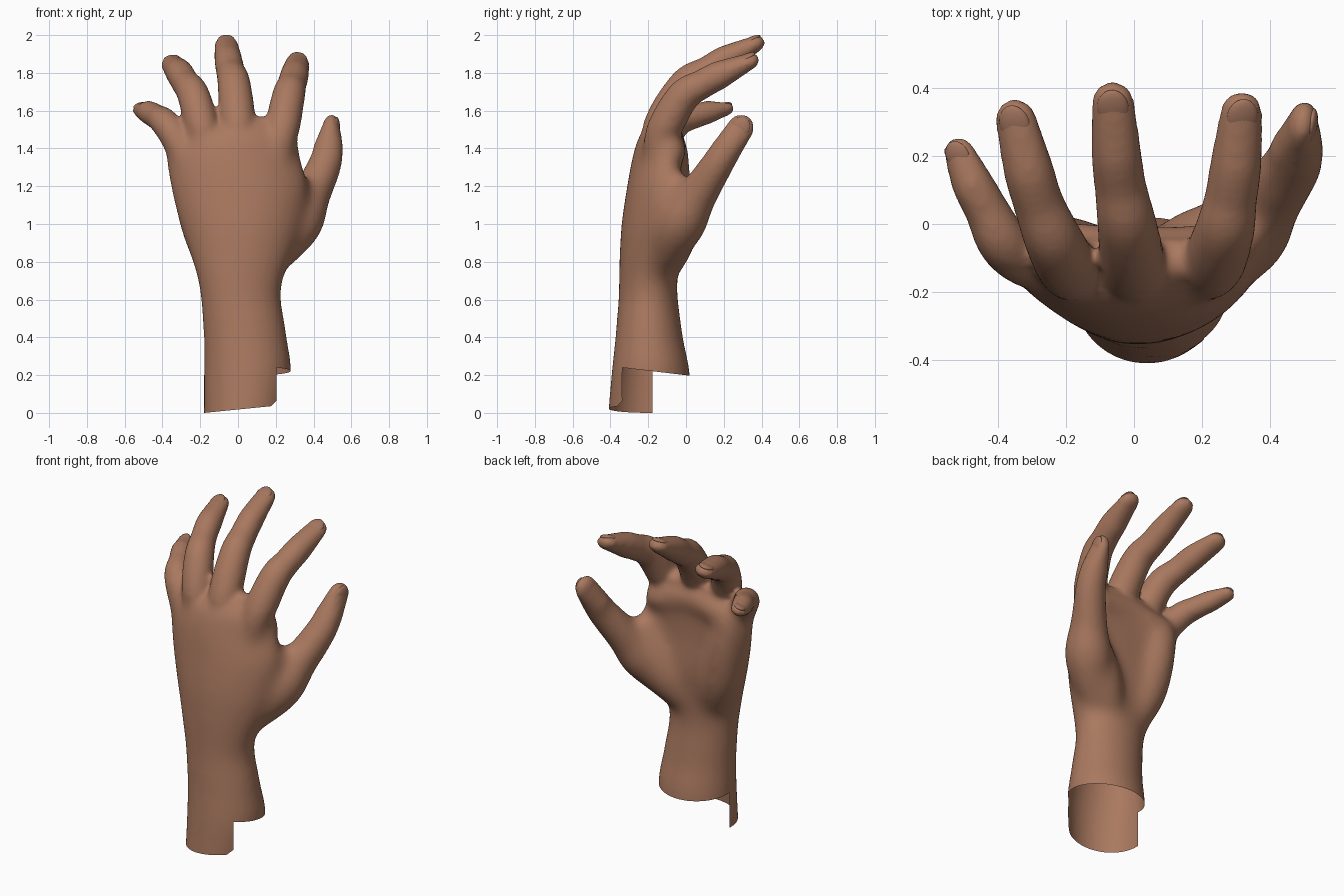
import bpy, bmesh, math
from mathutils import Vector, Matrix

if "Cube" in bpy.data.objects:
    bpy.data.objects.remove(bpy.data.objects["Cube"])

skin = bpy.data.materials.new("skin_brown")
skin.diffuse_color = (0.40, 0.19, 0.115, 1)
skin.use_nodes = True
skin.node_tree.nodes["Principled BSDF"].inputs["Base Color"].default_value = skin.diffuse_color
nail_mat = bpy.data.materials.new("nail_brown")
nail_mat.diffuse_color = (0.37, 0.18, 0.115, 1)
nail_mat.use_nodes = True
nail_mat.node_tree.nodes["Principled BSDF"].inputs["Base Color"].default_value = nail_mat.diffuse_color

SIDES = 32


def loft(bm, rings):
    """Closed skin through a list of rings of points."""
    loops = [[bm.verts.new(p) for p in ring] for ring in rings]
    n = len(loops[0])
    for a, b in zip(loops, loops[1:]):
        for i in range(n):
            j = (i + 1) % n
            bm.faces.new((a[i], a[j], b[j], b[i]))
    bm.faces.new(loops[0][::-1])
    bm.faces.new(loops[-1])


def spline(keys, steps=6):
    """Smooth interpolation through tuples of numbers."""
    out = []
    for i in range(len(keys) - 1):
        k = [keys[max(i - 1, 0)], keys[i], keys[i + 1], keys[min(i + 2, len(keys) - 1)]]
        for s in range(steps):
            t = s / steps
            out.append([0.5 * (2 * b + (c - a) * t + (2 * a - 5 * b + 4 * c - d) * t * t
                               + (3 * b - a - 3 * c + d) * t ** 3) for a, b, c, d in zip(*k)])
    out.append(list(keys[-1]))
    return out


def digit(bm, keys, up=Vector((0.3, -1, 0.2)), flat=1.0):
    """Tapered tube with round ends, flattened at the tip; returns tip, direction, radius."""
    pts = spline(keys)
    pos = [Vector(p[:3]) for p in pts]
    rad = [p[3] for p in pts]
    last = len(pos) - 1
    tan = [(pos[min(i + 1, last)] - pos[max(i - 1, 0)]).normalized() for i in range(last + 1)]
    squash = [1 + (flat - 1) * max(0, (i - last + 6) / 6) for i in range(last + 1)]
    stations = [(pos[0] - tan[0] * rad[0] * math.sin(a), tan[0], rad[0] * math.cos(a), 1) for a in (1.45, 1.0, 0.5)]
    stations += list(zip(pos, tan, rad, squash))
    stations += [(pos[-1] + tan[-1] * rad[-1] * math.sin(a), tan[-1], rad[-1] * math.cos(a), flat)
                 for a in (0.3, 0.6, 0.9, 1.2, 1.45)]
    rings = []
    for p, t, r, q in stations:
        u = t.cross(up).normalized()
        v = t.cross(u) * q
        rings.append([p + r * (u * math.cos(2 * math.pi * i / SIDES) + v * math.sin(2 * math.pi * i / SIDES))
                      for i in range(SIDES)])
    loft(bm, rings)
    return pos[-1], tan[-1], rad[-1], up


bm = bmesh.new()

# forearm, wrist and palm: z, x min, x max, y middle, half thickness, bow of the cupped palm
palm = [(-0.10, -0.18, 0.24, -0.195, 0.225, 0.0), (0.20, -0.18, 0.28, -0.187, 0.207, 0.0),
        (0.40, -0.18, 0.257, -0.195, 0.178, 0.0), (0.60, -0.197, 0.229, -0.20, 0.158, 0.0),
        (0.72, -0.22, 0.245, -0.20, 0.156, 0.0), (0.85, -0.26, 0.295, -0.192, 0.160, 0.02),
        (1.00, -0.31, 0.345, -0.18, 0.163, 0.04), (1.20, -0.362, 0.37, -0.17, 0.143, 0.055),
        (1.36, -0.382, 0.333, -0.155, 0.128, 0.065), (1.46, -0.32, 0.30, -0.14, 0.11, 0.05),
        (1.54, -0.17, 0.22, -0.115, 0.07, 0.02)]
rings = []
for z, x0, x1, ym, ht, bow in spline(palm, 5):
    ring = []
    for i in range(48):
        c, s = math.cos(2 * math.pi * i / 48), math.sin(2 * math.pi * i / 48)
        ring.append(((x0 + x1) / 2 + (x1 - x0) / 2 * c, ym + ht * s + bow * c * c, z))
    rings.append(ring)
loft(bm, rings)

# fingers and thumb: x, y, z, radius from the knuckle to the tip
digits = {
    "little": [(-0.24, -0.15, 1.22, .06), (-0.315, -0.11, 1.42, .082), (-0.385, -0.05, 1.532, .077),
               (-0.432, 0.04, 1.568, .066), (-0.475, 0.12, 1.592, .062), (-0.513, 0.21, 1.607, .049)],
    "ring": [(-0.13, -0.17, 1.25, .06), (-0.185, -0.14, 1.49, .088), (-0.235, -0.05, 1.68, .086),
             (-0.28, 0.06, 1.75, .075), (-0.31, 0.16, 1.80, .074), (-0.347, 0.308, 1.847, .062)],
    "middle": [(0.01, -0.19, 1.25, .06), (0.0, -0.135, 1.51, .094), (-0.02, -0.005, 1.735, .088),
               (-0.04, 0.11, 1.81, .077), (-0.052, 0.21, 1.873, .074), (-0.062, 0.358, 1.948, .064)],
    "index": [(0.18, -0.17, 1.22, .06), (0.225, -0.13, 1.46, .092), (0.266, -0.02, 1.67, .088),
              (0.285, 0.08, 1.737, .078), (0.30, 0.18, 1.79, .076), (0.315, 0.33, 1.858, .063)],
    "thumb": [(0.16, -0.14, 0.80, .10), (0.31, -0.035, 1.00, .138), (0.385, 0.055, 1.15, .108),
              (0.458, 0.16, 1.31, .088), (0.48, 0.225, 1.41, .078), (0.494, 0.291, 1.51, .073)],
}
tips = {}
for name, keys in digits.items():
    up = Vector((1, -0.1, 0.1)) if name == "thumb" else Vector((keys[-1][0] * 0.5, -0.5, 1))
    tips[name] = digit(bm, keys, up, 0.62 if name == "thumb" else 0.72)

# heel of the hand on the little finger side
digit(bm, [(-0.08, -0.17, 0.76, .11), (-0.16, -0.12, 0.95, .13), (-0.215, -0.09, 1.15, .12),
           (-0.255, -0.075, 1.34, .098)])
# fleshy base of the thumb
digit(bm, [(0.06, -0.15, 0.74, .10), (0.18, -0.085, 0.90, .13), (0.26, -0.06, 1.06, .12), (0.30, -0.05, 1.20, .08)])
# pad below the fingers
digit(bm, [(-0.26, -0.075, 1.38, .09), (0.0, -0.10, 1.43, .095), (0.24, -0.085, 1.38, .09)])
# webs between neighbouring fingers
for a, b, z in (((-0.30, -0.11), (-0.17, -0.13), 1.41), ((-0.18, -0.12), (0.0, -0.12), 1.49),
                ((0.0, -0.12), (0.22, -0.11), 1.51)):
    digit(bm, [(*a, z, .06), ((a[0] + b[0]) / 2, (a[1] + b[1]) / 2, z, .06), (*b, z, .06)])

bmesh.ops.recalc_face_normals(bm, faces=bm.faces[:])
me = bpy.data.meshes.new("hand")
bm.to_mesh(me)
bm.free()
hand = bpy.data.objects.new("hand", me)
bpy.context.collection.objects.link(hand)


def bake():
    """Replace the hand mesh by its modified result."""
    deps = bpy.context.evaluated_depsgraph_get()
    new = bpy.data.meshes.new_from_object(hand.evaluated_get(deps))
    hand.modifiers.clear()
    hand.data = new
    return new


def ramp(v, lo, hi):
    return min(1.0, max(0.0, (v - lo) / (hi - lo)))


# fuse the parts into one soft skin
rm = hand.modifiers.new("fuse", 'REMESH')
rm.mode = 'VOXEL'
rm.voxel_size = 0.013
sm = hand.modifiers.new("soften", 'SMOOTH')
sm.factor = 0.5
sm.iterations = 14
fused = bake()

# soften the palm much more than the fingers
group = hand.vertex_groups.new(name="palm")
for v in fused.vertices:
    x, y, z = v.co
    w = ramp(z, 0.5, 0.7) * ramp(-z, -1.52, -1.38) * ramp(-y, -0.14, -0.03)
    if w > 0:
        group.add([v.index], w, 'REPLACE')
sm = hand.modifiers.new("soften_palm", 'SMOOTH')
sm.factor = 0.5
sm.iterations = 90
sm.vertex_group = "palm"
fused = bake()

# trim the open forearm, leaving a longer strip with a clipped corner on the back
bm = bmesh.new()
bm.from_mesh(fused)
hem = (Vector((0, 0.02, 0.197)), Vector((0, 0.12, 1)).normalized())
end = (Vector((-0.18, 0, 0.0)), Vector((-0.1, 0, 1)).normalized())
corner = (Vector((0.18, 0, 0.04)), Vector((-1, 0, 1)).normalized())
side = (Vector((0.205, 0, 0)), Vector((1, 0, 0)))
edge = (Vector((0, -0.178, 0)), Vector((0, 1, 0)))
for co, no in (hem, end, corner, side, edge):
    low = [f for f in bm.faces if f.calc_center_median().z < 0.4]
    geom = set(low) | {e for f in low for e in f.edges} | {v for f in low for v in f.verts}
    bmesh.ops.bisect_plane(bm, geom=list(geom), plane_co=co, plane_no=no, dist=1e-5)


def below(p, plane):
    return (p - plane[0]).dot(plane[1]) < 0


cut = []
for f in bm.faces:
    c = f.calc_center_median()
    if below(c, end) or (below(c, hem) and (below(c, corner) or not below(c, side) or not below(c, edge))):
        cut.append(f)
bmesh.ops.delete(bm, geom=cut, context='FACES')
for f in bm.faces:
    f.smooth = True
    f.material_index = 0
bm.to_mesh(fused)
bm.free()
fused.materials.clear()
fused.materials.append(skin)

# nails set into the back of each tip
for name, (p, t, r, up) in tips.items():
    n = (up - t * up.dot(t)).normalized()
    w = t.cross(n)
    rot = Matrix((w, t, n)).transposed().to_4x4()
    bm = bmesh.new()
    bmesh.ops.create_uvsphere(bm, u_segments=24, v_segments=12, radius=1)
    for v in bm.verts:
        v.co = (v.co.x * r * 0.74, v.co.y * r * 0.98, v.co.z * r * 0.28)
    lift = 0.34 if name == "thumb" else 0.44
    bm.transform(Matrix.Translation(p + n * r * lift - t * r * 0.14) @ rot)
    for f in bm.faces:
        f.smooth = True
    nm = bpy.data.meshes.new(name + "_nail")
    bm.to_mesh(nm)
    bm.free()
    nm.materials.append(nail_mat)
    bpy.context.collection.objects.link(bpy.data.objects.new(name + "_nail", nm))
